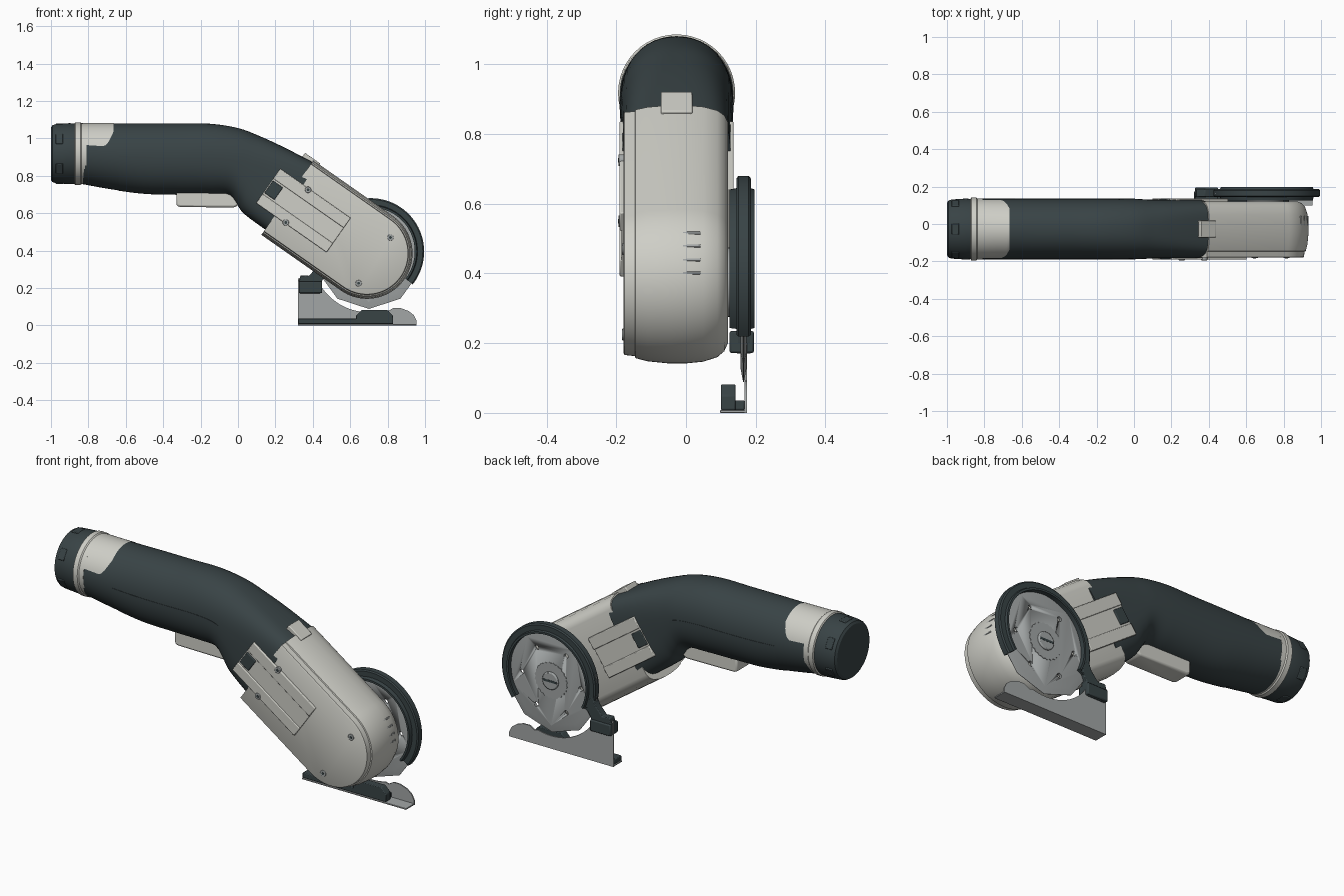
import bpy, bmesh
from math import sin, cos, pi, radians, copysign
from mathutils import Vector

if "Cube" in bpy.data.objects:
    bpy.data.objects.remove(bpy.data.objects["Cube"])

YC = -0.027                    # handle centre in y
CX, CZ, TILT = 0.69, 0.385, radians(35)
GX, GZ = 0.71, 0.395           # guard centre
BX, BZ = 0.70, 0.375           # blade centre


def material(name, rgb):
    m = bpy.data.materials.new(name)
    m.diffuse_color = (*rgb, 1)
    m.use_nodes = True
    m.node_tree.nodes["Principled BSDF"].inputs["Base Color"].default_value = m.diffuse_color
    return m


DARK = material("dark_rubber", (0.04, 0.056, 0.06))
LIGHT = material("light_plastic", (0.62, 0.62, 0.57))
STEEL = material("steel", (0.36, 0.38, 0.38))


def finish(name, bm, mat, bevel=0):
    bmesh.ops.recalc_face_normals(bm, faces=bm.faces)
    me = bpy.data.meshes.new(name)
    bm.to_mesh(me)
    bm.free()
    me.materials.append(mat)
    for p in me.polygons:
        p.use_smooth = True
    me.set_sharp_from_angle(angle=radians(32))
    ob = bpy.data.objects.new(name, me)
    bpy.context.collection.objects.link(ob)
    if bevel:
        b = ob.modifiers.new("bevel", 'BEVEL')
        b.width, b.segments, b.limit_method = bevel, 2, 'ANGLE'
    return ob


def loft(name, rings, mat, wrap=True, cap=True):
    bm = bmesh.new()
    vs = [[bm.verts.new(p) for p in r] for r in rings]
    n = len(vs[0])
    for a, b in zip(vs, vs[1:]):
        for i in range(n if wrap else n - 1):
            j = (i + 1) % n
            bm.faces.new((a[i], a[j], b[j], b[i]))
    if cap:
        bm.faces.new(vs[0])
        bm.faces.new(vs[-1])
    return finish(name, bm, mat)


def prism(name, pts, y0, y1, mat, bevel=0.004):
    bm = bmesh.new()
    f = bm.faces.new([bm.verts.new((x, y0, z)) for x, z in pts])
    r = bmesh.ops.extrude_face_region(bm, geom=[f])
    for v in r["geom"]:
        if isinstance(v, bmesh.types.BMVert):
            v.co.y = y1
    return finish(name, bm, mat, bevel)


def circle(cx, cz, r, n=32, a0=0, a1=360):
    full = a1 - a0 == 360
    return [(cx + r * cos(a), cz + r * sin(a)) for a in
            (radians(a0 + (a1 - a0) * i / (n if full else n - 1)) for i in range(n))]


def box(x0, x1, z0, z1):
    return [(x0, z0), (x1, z0), (x1, z1), (x0, z1)]


def tilt(s, t):
    """Head coordinates (along axis, across axis) to x, z."""
    return (CX + s * cos(TILT) + t * sin(TILT), CZ - s * sin(TILT) + t * cos(TILT))


def tbox(s0, s1, t0, t1):
    return [tilt(*p) for p in box(s0, s1, t0, t1)]


# Handle sections: top x,z, bottom x,z, half width, squareness
KEYS = [(-0.83, 1.08, -0.83, 0.755, 0.162, 2), (-0.68, 1.08, -0.68, 0.728, 0.162, 2),
        (-0.50, 1.08, -0.50, 0.705, 0.162, 2.1), (-0.32, 1.08, -0.32, 0.70, 0.162, 2.1),
        (-0.15, 1.078, -0.15, 0.70, 0.162, 2.2), (0.00, 1.055, -0.05, 0.695, 0.161, 2.3),
        (0.12, 1.01, -0.005, 0.645, 0.159, 2.7), (0.25, 0.95, 0.04, 0.59, 0.157, 3.4),
        (0.42, 0.862, 0.18, 0.488, 0.156, 4.5)]


def section(u):
    i = min(int(u), len(KEYS) - 2)
    t = u - i
    k = [KEYS[min(max(j, 0), len(KEYS) - 1)] for j in range(i - 1, i + 3)]
    return [0.5 * (2 * b + (c - a) * t + (2 * a - 5 * b + 4 * c - d) * t * t
                   + (3 * b - a - 3 * c + d) * t ** 3) for a, b, c, d in zip(*k)]


def ring(u, a0=0, a1=360, scale=1, n=48):
    tx, tz, bx, bz, hw, e = section(u)
    mid, up = Vector((tx + bx, 0, tz + bz)) / 2, Vector((tx - bx, 0, tz - bz)) / 2
    mid.y = YC
    pts = []
    for i in range(n):
        a = radians(a0 + (a1 - a0) * i / (n if a1 - a0 == 360 else n - 1))
        c, s = (copysign(abs(f) ** (2 / e), f) for f in (cos(a), sin(a)))
        pts.append(mid + (up * s + Vector((0, hw * c, 0))) * scale)
    return pts


loft("handle", [ring(i / 8) for i in range(65)], DARK)

# Light patch on the upper rear and grip pad on the lower half
patch = []
for i in range(15):
    u = 1.08 * i / 14
    lo = 17 + 30 * max(0, (u - 0.75) / 0.33) ** 2
    patch.append(ring(u, lo, 180 - lo, 1.008))
loft("rear_patch", patch, LIGHT, wrap=False, cap=False)
pad = []
for i in range(41):
    u = 1.25 + 4.1 * i / 40
    r = ring(u, 178, 362, 1.01)
    pad.append([ring(u, 178, 362, 0.97)[0]] + r + [ring(u, 178, 362, 0.97)[-1]])
loft("grip_pad", pad, DARK, wrap=False, cap=False)


# Rear cap, collar and grip tabs
def lathe_x(name, prof, mat):
    loft(name, [[(x, YC + r * cos(2 * pi * i / 48), 0.918 + r * sin(2 * pi * i / 48))
                 for i in range(48)] for x, r in prof], mat)


lathe_x("end_cap", [(-1, 0.14), (-0.992, 0.152), (-0.975, 0.158), (-0.9, 0.163), (-0.87, 0.161)], DARK)
lathe_x("rear_collar", [(-0.875, 0.16), (-0.87, 0.168), (-0.843, 0.168), (-0.837, 0.163),
                        (-0.81, 0.163)], LIGHT)
for k in range(6):
    ob = prism(f"cap_tab_{k}", box(-0.02, 0.02, 0.14, 0.162), -0.03, 0.03, DARK)
    ob.rotation_euler.x = k * pi / 3
    ob.location = (-0.955, YC, 0.918)

# Trigger under the handle
prism("trigger", [(-0.33, 0.72), (-0.33, 0.64), (-0.31, 0.633), (-0.02, 0.63), (0.005, 0.645),
                  (0.01, 0.70), (-0.05, 0.74)], YC - 0.055, YC + 0.055, LIGHT, 0.01)


# Tilted head housing with a rounded nose
def stadium(r, y):
    pts = [tilt(r * cos(a), r * sin(a)) for a in (radians(-90 + 180 * i / 40) for i in range(41))]
    pts += [tilt(-0.52, r), tilt(-0.52, -r)]
    return [(x, y, z) for x, z in pts]


loft("head_housing", [stadium(r, y) for y, r in (
    (-0.18, 0.212), (-0.176, 0.219), (-0.147, 0.222), (-0.145, 0.228), (-0.11, 0.237), (-0.05, 0.243),
    (0.0, 0.243), (0.05, 0.238), (0.09, 0.225), (0.11, 0.208), (0.12, 0.185))], LIGHT)

# Side panels: a base with two rails, leaving a channel, plus a dark latch
for side, y0, y1, yr, end in (("front", -0.10, -0.185, -0.191, -0.18), ("back", 0.05, 0.131, 0.137, -0.30)):
    prism(f"{side}_panel", tbox(-0.64, end, -0.12, 0.105), y0, y1, LIGHT, 0.003)
    prism(f"{side}_rail_lower", tbox(-0.64, end, -0.12, -0.06), y0, yr, LIGHT)
    prism(f"{side}_rail_upper", tbox(-0.64, end, 0.04, 0.105), y0, yr, LIGHT)
    prism(f"{side}_latch", tbox(-0.635, -0.57, -0.05, 0.03), y0, yr, DARK)

# Top latch tabs and nose vents
prism("top_latch", tbox(-0.58, -0.48, 0.18, 0.25), YC - 0.045, YC + 0.045, LIGHT)
prism("bottom_latch", tbox(-0.49, -0.40, -0.235, -0.18), YC - 0.045, YC + 0.045, LIGHT)
for k, a in enumerate((4, 13, 23, 33)):
    ob = prism(f"vent_{k}", box(0.22, 0.243, -0.004, 0.004), -0.01, 0.042, STEEL, 0.002)
    ob.rotation_euler.y = -radians(a)
    ob.location = (CX, 0, CZ)

# Housing screws
for k, (x, z) in enumerate(((0.375, 0.725), (0.255, 0.55), (0.815, 0.47), (0.645, 0.225))):
    y = -0.194 if k < 2 else -0.183
    prism(f"screw_{k}", circle(x, z, 0.017, 20), y, -0.15, STEEL, 0.002)
    prism(f"screw_slot_{k}", circle(x, z, 0.008, 6), y - 0.001, -0.15, DARK, 0)

# Ten-sided blade with six holes
blade = loft("blade", [[(x, y, z) for x, z in circle(BX, BZ, r, 10, 18, 378)]
                       for y, r in ((0.157, 0.25), (0.164, 0.287), (0.166, 0.287), (0.173, 0.25))], STEEL)
for k in range(6):
    cut = prism(f"hole_cutter_{k}", circle(BX + 0.18 * cos(k * pi / 3), BZ + 0.18 * sin(k * pi / 3),
                                           0.013, 16), 0.14, 0.19, STEEL, 0)
    cut.hide_render = True
    cut.hide_viewport = True
    m = blade.modifiers.new("hole", 'BOOLEAN')
    m.operation, m.object, m.solver = 'DIFFERENCE', cut, 'EXACT'

# Blade hub, toothed washer and slotted centre screw
prism("hub", circle(BX, BZ, 0.10), 0.11, 0.158, STEEL)
prism("washer", [(BX + (0.10 if i % 2 else 0.094) * cos(i * pi / 24), BZ + (0.10 if i % 2 else 0.094)
                 * sin(i * pi / 24)) for i in range(48)], 0.165, 0.1755, STEEL, 0)
prism("centre_screw", circle(BX, BZ, 0.048), 0.165, 0.186, STEEL, 0.005)
prism("centre_slot", box(BX - 0.04, BX + 0.04, BZ - 0.006, BZ + 0.006), 0.17, 0.187, DARK, 0)

# Guard rim with stepped section, and the leg to the foot
PROF = [(0.235, 0.125), (0.246, 0.125), (0.25, 0.145), (0.278, 0.145), (0.285, 0.15), (0.285, 0.18),
        (0.278, 0.186), (0.25, 0.186), (0.246, 0.197), (0.235, 0.197)]
loft("blade_guard", [[(GX + r * cos(a), y, GZ + r * sin(a)) for r, y in PROF]
                     for a in (radians(-38 + 245 * i / 64) for i in range(65))], DARK)
prism("guard_leg", [(0.44, 0.36), (0.48, 0.32), (0.475, 0.28), (0.45, 0.24), (0.45, 0.20), (0.44, 0.17),
                    (0.33, 0.17), (0.325, 0.235), (0.335, 0.268), (0.38, 0.265), (0.42, 0.31)],
      0.145, 0.187, DARK)
prism("leg_mount", box(0.325, 0.45, 0.172, 0.235), 0.125, 0.195, DARK, 0.006)

# Foot: upright plate with curved cutout, base flange and dark inserts
prism("foot_plate", [(0.32, 0), (0.32, 0.25)] + circle(BX, BZ, 0.305, 24, 204, 285) +
      [(0.80, 0.075), (0.83, 0.093), (0.87, 0.092), (0.91, 0.078), (0.94, 0.055), (0.955, 0.025),
       (0.955, 0)], 0.168, 0.175, STEEL, 0)
prism("foot_flange", box(0.32, 0.955, 0, 0.008), 0.098, 0.175, STEEL, 0.002)
prism("foot_insert", box(0.322, 0.62, 0.008, 0.036), 0.1, 0.168, DARK)
prism("foot_block", [(0.63, 0.008), (0.83, 0.008), (0.83, 0.05), (0.80, 0.082), (0.66, 0.082),
                     (0.63, 0.05)], 0.1, 0.142, DARK)
prism("foot_block_base", box(0.60, 0.82, 0.008, 0.036), 0.1, 0.168, DARK)
